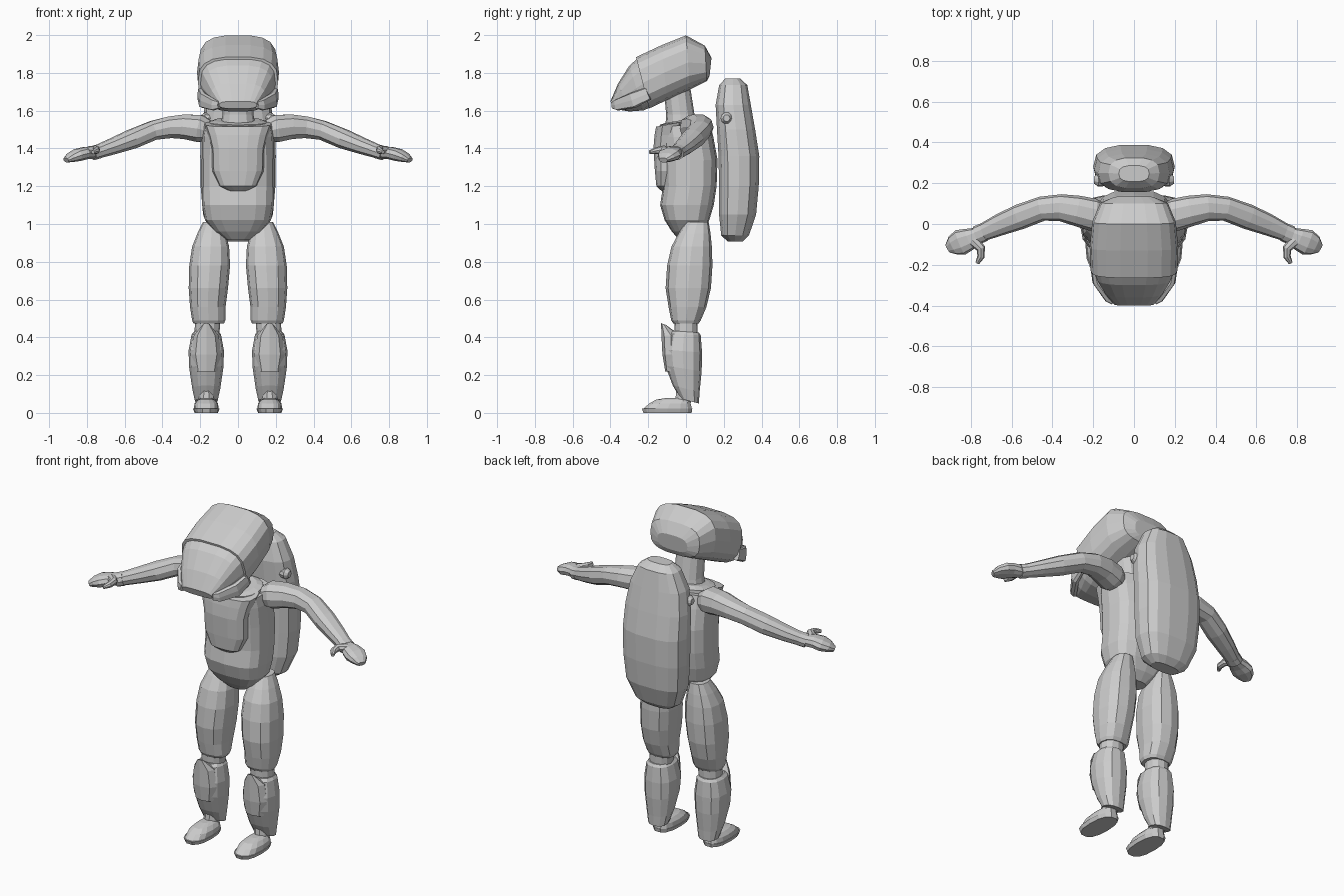
import bpy, bmesh, math
from mathutils import Vector as V


def loft(name, rings, n=14, p=2.5, mirror=False):
    """Skin a list of rings (centre, half-axis a, half-axis b) with superellipse sections."""
    bm = bmesh.new()
    loops = []
    for c, a, b in rings:
        loop = []
        for i in range(n):
            t = 2 * math.pi * i / n
            co, si = math.cos(t), math.sin(t)
            co = math.copysign(abs(co) ** (2 / p), co)
            si = math.copysign(abs(si) ** (2 / p), si)
            loop.append(bm.verts.new(c + a * co + b * si))
        loops.append(loop)
    for r, s in zip(loops, loops[1:]):
        for i in range(n):
            j = (i + 1) % n
            bm.faces.new((r[i], r[j], s[j], s[i]))
    bm.faces.new(loops[0])
    bm.faces.new(loops[-1])
    bmesh.ops.recalc_face_normals(bm, faces=bm.faces)
    me = bpy.data.meshes.new(name)
    bm.to_mesh(me)
    bm.free()
    ob = bpy.data.objects.new(name, me)
    bpy.context.collection.objects.link(ob)
    if mirror:
        ob.modifiers.new("Mirror", 'MIRROR').use_mirror_merge = False
    return ob


def level(z, x, y, rx, ry):
    """Horizontal ring."""
    return V((x, y, z)), V((rx, 0, 0)), V((0, ry, 0))


def span(y0, z0, y1, z1, w, x=0):
    """Ring between two side-profile points, half width w."""
    p, q = V((x, y0, z0)), V((x, y1, z1))
    return (p + q) / 2, V((w, 0, 0)), (q - p) / 2


def along(path):
    """Rings square to a path of (x, y, z, horizontal radius, vertical radius)."""
    pts = [V(q[:3]) for q in path]
    out = []
    for i, q in enumerate(path):
        t = (pts[min(i + 1, len(pts) - 1)] - pts[max(i - 1, 0)]).normalized()
        a = t.cross(V((0, 0, 1))).normalized()
        out.append((pts[i], a * q[3], a.cross(t) * q[4]))
    return out


# Helmet, visor and jaw guards
loft("helmet", [span(.125, 1.785, .135, 1.88, .10), span(.11, 1.755, .10, 1.945, .165),
                span(.02, 1.71, 0, 2.0, .205), span(-.10, 1.655, -.13, 1.948, .217),
                span(-.195, 1.61, -.265, 1.885, .212)], 18, 3)
loft("visor", [span(-.19, 1.615, -.26, 1.875, .20), span(-.225, 1.60, -.30, 1.84, .185),
               span(-.30, 1.595, -.36, 1.745, .145), span(-.385, 1.61, -.40, 1.65, .10)], 18, 3)
loft("jaw_guard", along([(.20, -.20, 1.69, .015, .035), (.185, -.28, 1.655, .02, .042),
                         (.125, -.365, 1.63, .02, .03), (.10, -.385, 1.63, .012, .02)]), 8, 4, True)

# Neck and collar
loft("neck", [level(1.50, 0, -.025, .095, .085), level(1.58, 0, -.03, .082, .075),
              level(1.74, 0, -.05, .08, .07)], 12, 2.2)
loft("collar", [span(-.13, 1.49, .10, 1.51, .165), span(-.14, 1.525, .10, 1.555, .155),
                span(-.11, 1.535, .07, 1.565, .12)], 16, 2.4)

# Torso and chest plate
loft("torso", [level(.915, 0, .01, .06, .045), level(.96, 0, .01, .125, .085),
               level(1.02, 0, .005, .175, .118), level(1.10, 0, .005, .19, .142),
               level(1.20, 0, .02, .192, .142), level(1.34, 0, .02, .192, .147),
               level(1.46, 0, .005, .19, .14), span(-.14, 1.51, .125, 1.54, .18)], 16, 2.8)
loft("chest_plate", [level(1.175, 0, -.10, .05, .03), level(1.20, 0, -.10, .10, .058),
                     level(1.28, 0, -.09, .138, .076), level(1.40, 0, -.09, .142, .084),
                     level(1.47, 0, -.085, .16, .083), span(-.16, 1.515, 0, 1.545, .18)], 14, 2.8)

# Backpack and strap knobs
loft("backpack", [level(.907, 0, .26, .09, .04), level(.94, 0, .26, .14, .075),
                  level(1.05, 0, .273, .185, .10), level(1.20, 0, .28, .198, .107),
                  level(1.36, 0, .28, .20, .11), level(1.50, 0, .265, .195, .103),
                  level(1.63, 0, .25, .175, .095), level(1.735, 0, .25, .125, .076),
                  level(1.77, 0, .247, .075, .04)], 14, 2.7)
loft("strap_knob", along([(.13, .215, 1.56, .028, .028), (.175, .215, 1.56, .032, .032),
                          (.195, .215, 1.56, .018, .018)]), 10, 2, True)

# Arms
loft("arm", along([(.15, .04, 1.49, .06, .055), (.20, .045, 1.505, .08, .075),
                   (.28, .065, 1.515, .075, .068), (.36, .08, 1.512, .066, .06),
                   (.45, .075, 1.495, .06, .053), (.56, .035, 1.45, .062, .053),
                   (.66, -.005, 1.412, .053, .044), (.75, -.045, 1.38, .042, .036)]),
     10, 2.3, True)
loft("wrist_cuff", along([(.735, -.04, 1.385, .046, .038), (.77, -.055, 1.375, .046, .038)]),
     10, 2.3, True)

# Hands with thumbs
loft("hand", along([(.76, -.05, 1.378, .035, .032), (.81, -.075, 1.375, .055, .034),
                    (.85, -.09, 1.365, .064, .034), (.885, -.105, 1.352, .05, .026),
                    (.91, -.12, 1.338, .025, .014)]), 10, 2.4, True)
loft("thumb", along([(.79, -.08, 1.39, .03, .022), (.75, -.12, 1.393, .022, .022),
                     (.75, -.16, 1.388, .018, .018), (.768, -.192, 1.38, .01, .01)]), 8, 2, True)

# Thighs and knees
loft("thigh", [level(.472, .155, 0, .08, .066), level(.49, .155, 0, .088, .078),
               level(.56, .16, .008, .094, .10), level(.66, .157, .012, .104, .12),
               level(.78, .15, .02, .108, .12), level(.88, .145, .03, .098, .107),
               level(.95, .14, .045, .075, .085), level(1.01, .135, .06, .05, .06)],
     12, 2.4, True)
loft("knee", [level(.40, .165, 0, .065, .06), level(.50, .16, 0, .068, .063)], 12, 2.2, True)

# Shins and pointed knee guards
X = .168
loft("shin", [span(-.075, .435, .068, .425, .065, X), span(-.10, .42, .078, .41, .078, X),
              span(-.12, .335, .085, .32, .094, X), span(-.11, .25, .083, .22, .09, X),
              span(-.07, .145, .072, .11, .074, X), span(-.03, .075, .068, .05, .06, X)],
     12, 2.4, True)
loft("knee_guard", [span(-.11, .22, -.05, .22, .06, X), span(-.125, .31, -.03, .31, .08, X),
                    span(-.13, .41, -.03, .41, .066, X), span(-.132, .475, -.105, .465, .018, X)],
     8, 2, True)

# Feet with soles and insteps
loft("sole", [level(0, X, -.098, .062, .13), level(.022, X, -.1, .07, .136)], 14, 2.5, True)
loft("foot", [level(.02, X, -.098, .066, .132), level(.05, X, -.085, .062, .112),
              level(.07, X, -.065, .045, .095), level(.08, X, -.04, .025, .06)], 14, 2.5, True)
loft("instep", [level(.06, X, -.01, .045, .05), level(.15, X, -.005, .04, .045)], 10, 2, True)
